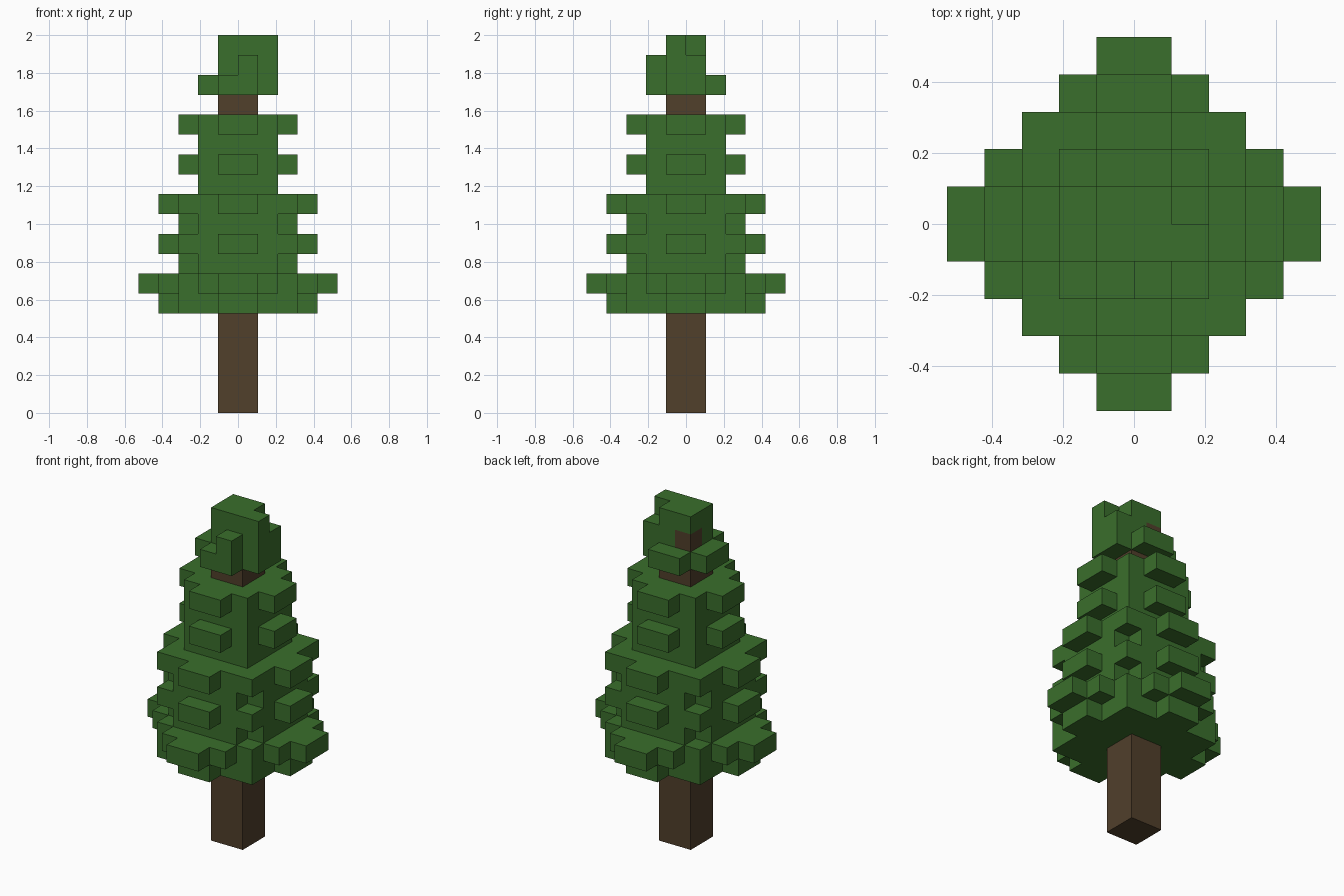
import bpy, bmesh, math
from mathutils import Vector

U = 2 / 19          # edge length of one block

cube = bpy.data.objects.get("Cube")
if cube:
    bpy.data.objects.remove(cube, do_unlink=True)


def material(name, rgb):
    mat = bpy.data.materials.new(name)
    mat.use_nodes = True
    mat.diffuse_color = (*rgb, 1)
    bsdf = mat.node_tree.nodes["Principled BSDF"]
    bsdf.inputs["Base Color"].default_value = (*rgb, 1)
    bsdf.inputs["Roughness"].default_value = 0.9
    return mat


green = material("leaf green", (0.042, 0.156, 0.025))
brown = material("bark brown", (0.082, 0.050, 0.024))


def box(x0, x1, y0, y1, z0, z1):
    """All block cells inside a box given in block units."""
    return {(x, y, z) for x in range(x0, x1) for y in range(y0, y1) for z in range(z0, z1)}


def tier(z, *depths):
    """Four-way symmetric layer: half depth in y for each column out from the centre."""
    cells = set()
    for i, d in enumerate(depths):
        cells |= box(i, i + 1, -d, d, z, z + 1) | box(-i - 1, -i, -d, d, z, z + 1)
    return cells


# Trunk, with one bark block showing near the tip
trunk = box(-1, 1, -1, 1, 0, 17) | box(-1, 0, 0, 1, 17, 18)

# Wide branch tiers, alternating overhanging and recessed layers
lower = tier(5, 4, 3, 3, 1) | tier(6, 5, 4, 3, 2, 1)
for z in (7, 9):
    lower |= tier(z, 3, 3, 2) | tier(z + 1, 4, 3, 3, 1)

# Narrow branch tiers
upper = set()
for z in (11, 13):
    upper |= tier(z, 2, 2) | tier(z + 1, 3, 2, 1)

# Uneven tip
tip = tier(16, 2, 1) | box(-2, 2, -1, 1, 16, 17)
tip |= box(-1, 1, -1, 1, 17, 19)
tip |= box(0, 1, -2, -1, 17, 18)        # raised front block
tip |= box(1, 2, -1, 0, 17, 19)         # tall side block
tip |= box(1, 2, 0, 1, 17, 18)          # short side block

parts = [("trunk", trunk, brown), ("lower_branches", lower - trunk, green),
         ("upper_branches", upper - trunk, green), ("treetop", tip - trunk, green)]
solid = trunk | lower | upper | tip


def build(name, cells, mat):
    """Skin the cells with their exposed sides, then join the flat areas."""
    bm = bmesh.new()
    for cell in sorted(cells):
        centre = Vector(cell) + Vector((0.5, 0.5, 0.5))
        for axis in range(3):
            for sign in (-1, 1):
                n = Vector((0, 0, 0))
                n[axis] = sign
                if tuple(int(c + d) for c, d in zip(cell, n)) in solid:
                    continue
                a = Vector((0, 0, 0))
                a[(axis + 1) % 3] = 0.5
                b = n.cross(a)
                mid = centre + n / 2
                corners = (mid - a - b, mid + a - b, mid + a + b, mid - a + b)
                bm.faces.new([bm.verts.new(c * U) for c in corners])
    bmesh.ops.remove_doubles(bm, verts=bm.verts[:], dist=U / 100)
    bmesh.ops.dissolve_limit(bm, angle_limit=math.radians(1),
                             verts=bm.verts[:], edges=bm.edges[:])
    mesh = bpy.data.meshes.new(name)
    bm.to_mesh(mesh)
    bm.free()
    mesh.materials.append(mat)
    bpy.context.collection.objects.link(bpy.data.objects.new(name, mesh))


for part in parts:
    build(*part)
